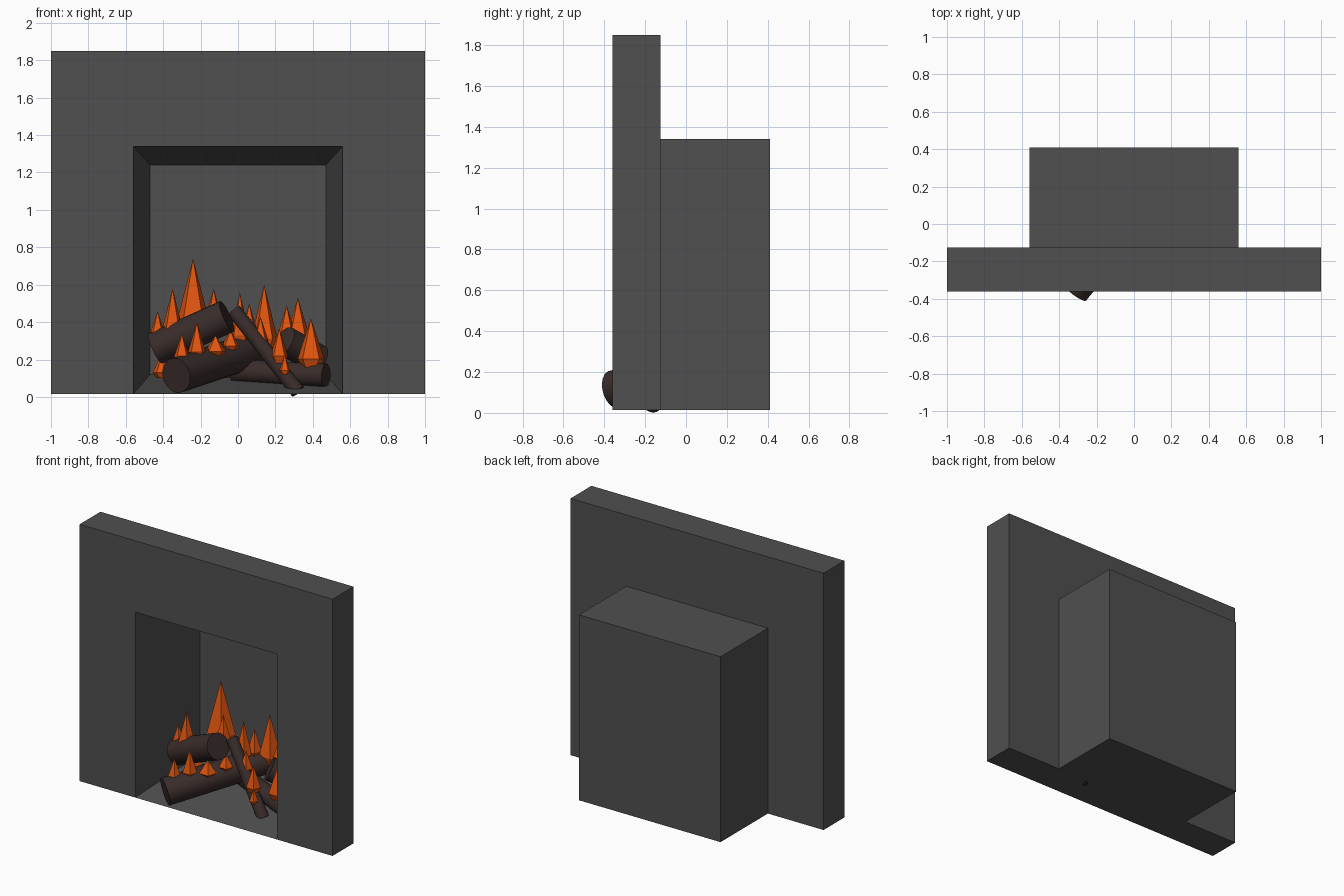
import bpy
import bmesh
from mathutils import Vector

if "Cube" in bpy.data.objects:
    bpy.data.objects.remove(bpy.data.objects["Cube"])


def material(name, rgb):
    m = bpy.data.materials.new(name)
    m.use_nodes = True
    m.diffuse_color = (*rgb, 1)
    m.node_tree.nodes["Principled BSDF"].inputs["Base Color"].default_value = (*rgb, 1)
    return m


STONE = material("dark_grey_stone", (0.08, 0.08, 0.08))
WOOD = material("charred_wood", (0.04, 0.025, 0.023))
FIRE = material("flame_orange", (0.75, 0.09, 0.005))


def finish(name, bm, mat):
    mesh = bpy.data.meshes.new(name)
    bmesh.ops.recalc_face_normals(bm, faces=bm.faces)
    bm.to_mesh(mesh)
    bm.free()
    mesh.materials.append(mat)
    ob = bpy.data.objects.new(name, mesh)
    bpy.context.collection.objects.link(ob)
    return ob


# Surround and firebox: rectangular rings lofted from the hearth back, out
# through the opening, round the slab and over the rear housing
BASE = 0.015
RINGS = [  # half width, depth, bottom, top
    (0.47, 0.24, 0.12, 1.24),
    (0.56, -0.36, BASE, 1.34),
    (1.0, -0.36, BASE, 1.85),
    (1.0, -0.125, BASE, 1.85),
    (0.56, -0.125, BASE, 1.34),
    (0.56, 0.41, BASE, 1.34),
]
bm = bmesh.new()
loops = [[bm.verts.new(p) for p in ((-w, y, lo), (w, y, lo), (w, y, hi), (-w, y, hi))]
         for w, y, lo, hi in RINGS]
for a, b in zip(loops, loops[1:]):
    flat = a[0].co.y == b[0].co.y
    for i in range(4):
        if flat and i == 0:      # the slab is open at its lower edge here
            continue
        j = (i + 1) % 4
        bm.faces.new((a[i], a[j], b[j], b[i]))
bm.faces.new(loops[0])
bm.faces.new(loops[-1])
finish("fireplace_surround", bm, STONE)


# Logs: round cylinders between two end points
def log(name, start, end, radius):
    start, end = Vector(start), Vector(end)
    axis = end - start
    bm = bmesh.new()
    bmesh.ops.create_cone(bm, cap_ends=True, segments=20, radius1=radius,
                          radius2=radius, depth=axis.length)
    turn = axis.to_track_quat('Z', 'Y').to_matrix()
    bmesh.ops.rotate(bm, matrix=turn, verts=bm.verts)
    bmesh.ops.translate(bm, vec=(start + end) / 2, verts=bm.verts)
    ob = finish(name, bm, WOOD)
    bpy.ops.object.select_all(action='DESELECT')
    bpy.context.view_layer.objects.active = ob
    ob.select_set(True)
    bpy.ops.object.shade_smooth_by_angle()


log("front_log", (-0.33, -0.35, 0.115), (0.09, 0.17, 0.255), 0.095)
log("upper_log", (-0.44, -0.05, 0.26), (-0.06, -0.14, 0.43), 0.09)
log("thin_branch", (-0.02, -0.04, 0.46), (0.32, -0.17, 0.028), 0.04)
log("lower_right_log", (-0.02, 0.09, 0.14), (0.47, -0.12, 0.115), 0.063)
log("rear_right_log", (0.25, 0.0, 0.3), (0.43, 0.12, 0.2), 0.08)


# Flames: five-sided spikes that narrow again at the foot
def flame(name, x, y, foot, tip, radius):
    height = tip - foot
    belly = height * 0.2
    bm = bmesh.new()
    for r1, r2, low, depth in ((radius * 0.6, radius, 0, belly),
                               (radius, 0, belly, height - belly)):
        part = bmesh.ops.create_cone(bm, cap_ends=False, segments=5, radius1=r1,
                                     radius2=r2, depth=depth)
        bmesh.ops.translate(bm, vec=(x, y, foot + low + depth / 2), verts=part["verts"])
    bmesh.ops.remove_doubles(bm, verts=bm.verts, dist=0.0005)
    finish(name, bm, FIRE)


FLAMES = [  # x, y, foot, tip, radius
    (-0.24, 0.15, 0.28, 0.74, 0.10),
    (-0.35, -0.08, 0.30, 0.58, 0.06),
    (-0.13, 0.02, 0.32, 0.58, 0.06),
    (-0.43, -0.06, 0.28, 0.46, 0.05),
    (-0.22, -0.23, 0.20, 0.40, 0.05),
    (-0.30, -0.29, 0.18, 0.34, 0.045),
    (-0.12, -0.17, 0.22, 0.33, 0.06),
    (-0.04, -0.08, 0.25, 0.36, 0.05),
    (0.01, 0.05, 0.27, 0.56, 0.055),
    (0.06, 0.10, 0.30, 0.50, 0.05),
    (0.14, 0.16, 0.24, 0.60, 0.075),
    (0.12, -0.08, 0.27, 0.43, 0.045),
    (0.32, 0.12, 0.28, 0.53, 0.065),
    (0.26, 0.10, 0.30, 0.49, 0.05),
    (0.39, -0.09, 0.15, 0.42, 0.075),
    (0.22, -0.14, 0.18, 0.37, 0.05),
    (0.25, -0.18, 0.12, 0.23, 0.03),
    (-0.40, 0.08, 0.10, 0.25, 0.06),
    (-0.10, 0.05, 0.10, 0.24, 0.09),
]
for n, spec in enumerate(FLAMES, 1):
    flame(f"flame_{n}", *spec)
